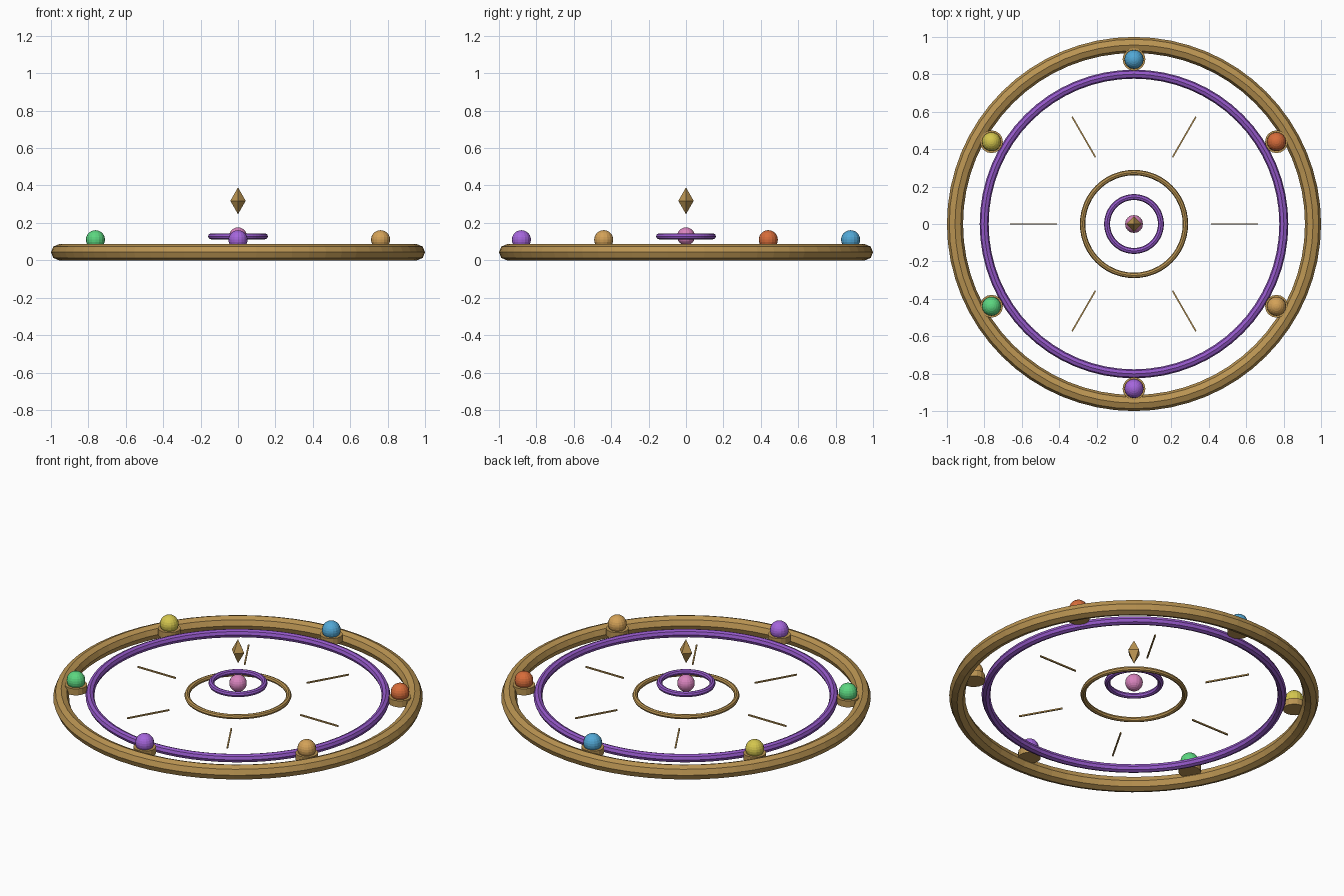
import bpy, bmesh, math
from mathutils import Matrix

if "Cube" in bpy.data.objects:
    bpy.data.objects.remove(bpy.data.objects["Cube"])


def linear(c):
    return c / 12.92 if c <= 0.04045 else ((c + 0.055) / 1.055) ** 2.4


def material(name, r, g, b):
    m = bpy.data.materials.new(name)
    m.use_nodes = True
    colour = (*[linear(v / 255) for v in (r, g, b)], 1)
    m.diffuse_color = colour
    m.node_tree.nodes["Principled BSDF"].inputs["Base Color"].default_value = colour
    return m


gold = material("gold", 186, 148, 82)
purple = material("purple", 148, 88, 200)
pink = material("pink", 217, 132, 190)
gem_colours = [
    material("orange", 214, 108, 58),
    material("blue", 82, 168, 214),
    material("yellow", 212, 198, 78),
    material("green", 92, 214, 128),
    material("violet", 165, 102, 220),
    material("amber", 212, 162, 88),
]


def finish(name, bm, mat):
    mesh = bpy.data.meshes.new(name)
    bmesh.ops.recalc_face_normals(bm, faces=bm.faces)
    bm.to_mesh(mesh)
    bm.free()
    mesh.materials.append(mat)
    obj = bpy.data.objects.new(name, mesh)
    bpy.context.collection.objects.link(obj)
    return obj


def ring(name, major, minor, z, mat, segments=64, sides=8):
    bpy.ops.mesh.primitive_torus_add(
        major_radius=major, minor_radius=minor, major_segments=segments,
        minor_segments=sides, location=(0, 0, z))
    obj = bpy.context.object
    obj.name = name
    obj.data.materials.append(mat)


def ball(name, radius, x, y, z, mat):
    bm = bmesh.new()
    bmesh.ops.create_uvsphere(bm, u_segments=16, v_segments=12, radius=radius)
    finish(name, bm, mat).location = (x, y, z)


# Concentric rings
ring("outer_ring", 0.957, 0.043, 0.043, gold)
ring("middle_ring", 0.801, 0.024, 0.053, purple)
ring("inner_ring", 0.275, 0.0145, 0.055, gold, 48)
ring("raised_centre_ring", 0.144, 0.016, 0.128, purple, 48)

# Centre orb and floating crystal
ball("centre_orb", 0.048, 0, 0, 0.128, pink)
bm = bmesh.new()
for tip in (1, -1):
    cone = bmesh.ops.create_cone(bm, segments=4, radius1=0.041, radius2=0, depth=0.072)
    bmesh.ops.transform(
        bm, verts=cone["verts"],
        matrix=Matrix.Diagonal((1, 1, tip, 1)) @ Matrix.Translation((0, 0, 0.036)))
bmesh.ops.remove_doubles(bm, verts=bm.verts, dist=0.001)
finish("floating_crystal", bm, gold).location = (0, 0, 0.318)

# Gems in their round sockets
for i, mat in enumerate(gem_colours):
    a = math.radians(30 + 60 * i)
    x, y = 0.88 * math.cos(a), 0.88 * math.sin(a)
    bm = bmesh.new()
    bmesh.ops.create_cone(bm, cap_ends=True, segments=16, radius1=0.061,
                          radius2=0.061, depth=0.038)
    finish(f"gem_socket_{i + 1}", bm, gold).location = (x, y, 0.066)
    ball(f"gem_{i + 1}", 0.051, x, y, 0.11, mat)

# Thin radial rods
for i in range(6):
    a = math.radians(60 * i)
    bm = bmesh.new()
    bmesh.ops.create_cube(bm, size=1)
    bmesh.ops.scale(bm, vec=(0.25, 0.008, 0.008), verts=bm.verts)
    rod = finish(f"radial_rod_{i + 1}", bm, gold)
    rod.location = (0.537 * math.cos(a), 0.537 * math.sin(a), 0.048)
    rod.rotation_euler.z = a
